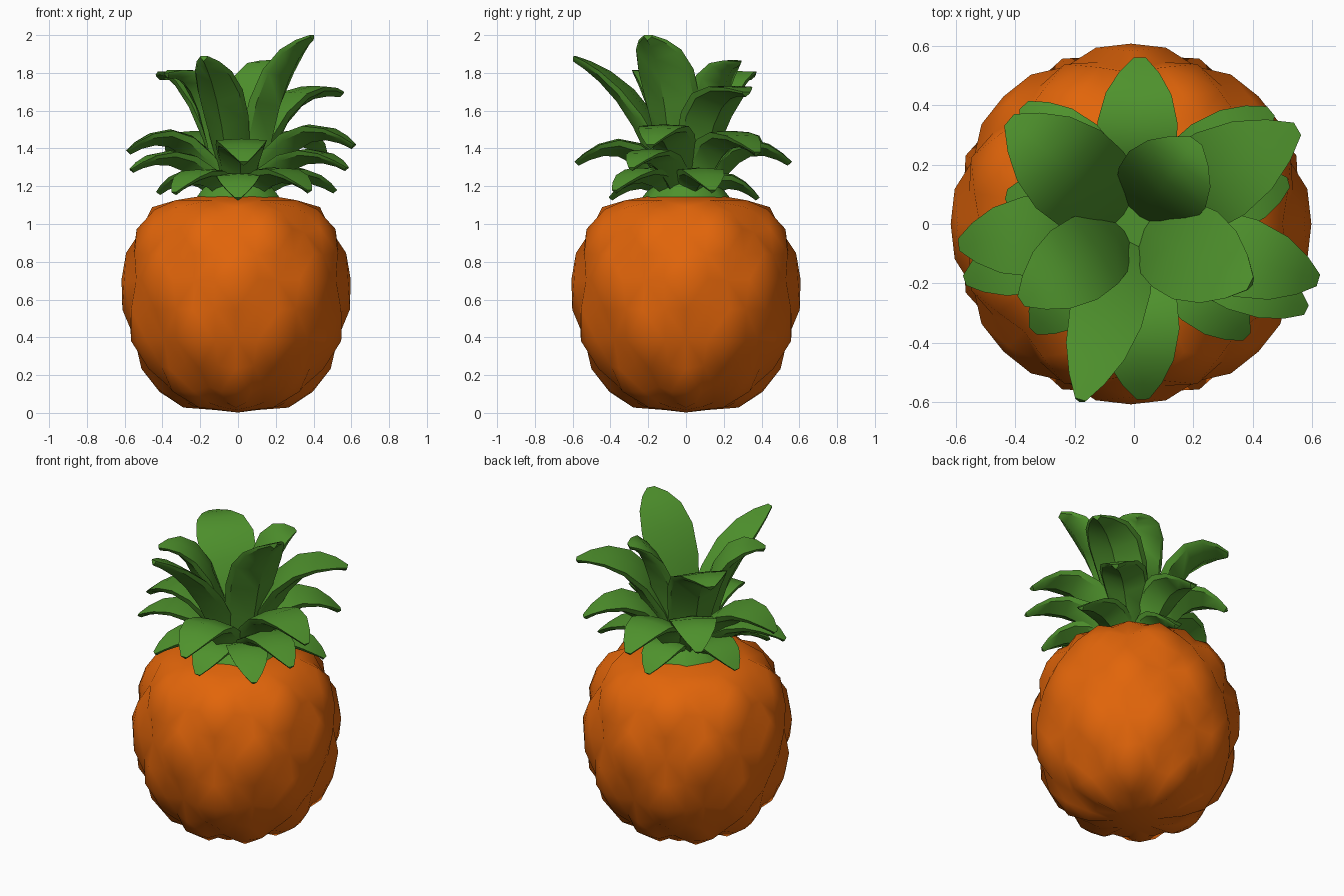
import bpy, bmesh, math
from mathutils import Vector

if "Cube" in bpy.data.objects:
    bpy.data.objects.remove(bpy.data.objects["Cube"])


def material(name, rgb):
    m = bpy.data.materials.new(name)
    m.diffuse_color = (*rgb, 1)
    m.use_nodes = True
    m.node_tree.nodes["Principled BSDF"].inputs["Base Color"].default_value = m.diffuse_color
    return m


ORANGE = material("orange rind", (0.76, 0.130, 0.003))
GREEN = material("leaf green", (0.078, 0.29, 0.026))


def finish(bm, name, mat, angle):
    bmesh.ops.recalc_face_normals(bm, faces=bm.faces)
    me = bpy.data.meshes.new(name)
    bm.to_mesh(me)
    bm.free()
    ob = bpy.data.objects.new(name, me)
    bpy.context.collection.objects.link(ob)
    me.materials.append(mat)
    bpy.ops.object.select_all(action='DESELECT')
    ob.select_set(True)
    bpy.context.view_layer.objects.active = ob
    bpy.ops.object.shade_smooth_by_angle(angle=math.radians(angle))
    return ob


# Fruit: a rounded barrel covered in a staggered lattice of raised diamonds
N, ROWS = 8, 6
MID = 0.64


def rind(col, row, bump=0.0):
    phi = 0.13 + 0.52 * row
    a = 2 * math.pi * col / N
    s, c = math.sin(phi), math.cos(phi)
    r = 0.575 * s ** (0.8 if c > 0 else 0.55)
    z = MID - c * (0.63 if c > 0 else 0.53)
    p = Vector((r * math.cos(a) - 0.01, r * math.sin(a), z))
    out = (p - Vector((0, 0, MID))).normalized()
    return p + out * bump


bm = bmesh.new()
pool = {}


def lattice(col, row, bump):
    """Shared rind vertex at a lattice position."""
    key = (round(col * 4) % (N * 4), round(row * 4))
    if key not in pool:
        pool[key] = bm.verts.new(rind(col, row, bump))
    return pool[key]


for j in range(1, ROWS - 1):
    for i in range(N):
        mid = i + 0.5 + 0.5 * (j % 2)    # centre column of this diamond
        dirs = ((-0.5, 0), (0, -1), (0.5, 0), (0, 1))
        h, b = 0.5, 0.032
        outer = [lattice(mid + dc, j + dr, 0) for dc, dr in dirs]
        inner = [bm.verts.new(rind(mid + dc * h, j + dr * h, b)) for dc, dr in dirs]
        centre = bm.verts.new(rind(mid, j, b + 0.002))
        for q in range(4):
            n = (q + 1) % 4
            edge = lattice(mid + (dirs[q][0] + dirs[n][0]) / 2, j + (dirs[q][1] + dirs[n][1]) / 2, 0.003)
            bm.faces.new((outer[q], edge, inner[q]))
            bm.faces.new((edge, outer[n], inner[n]))
            bm.faces.new((edge, inner[n], inner[q]))
            bm.faces.new((inner[q], inner[n], centre))
# close the two ends with raised half diamonds and a fan
for j, step, z in ((0, 1, 0.002), (ROWS - 1, -1, 1.18)):
    pole = bm.verts.new((0, 0, z))
    for i in range(N):
        mid = i + 0.5 + 0.5 * (j % 2)
        loop = [lattice(mid - 0.5, j, 0), lattice(mid + 0.5, j, 0), lattice(mid + 0.25, j + step / 2, 0.003),
                lattice(mid, j + step, 0), lattice(mid - 0.25, j + step / 2, 0.003)]
        bm.faces.new((loop[0], loop[1], pole))
        top = bm.verts.new(rind(mid, j + step * 0.4, 0.025 if step < 0 else 0.012))
        for q in range(5):
            bm.faces.new((loop[q], loop[(q + 1) % 5], top))
finish(bm, "fruit", ORANGE, 45)

# Crown core that the leaves grow from
bm = bmesh.new()
bmesh.ops.create_cone(bm, cap_ends=True, segments=10, radius1=0.24, radius2=0.08, depth=0.2)
bmesh.ops.translate(bm, vec=(0, 0, 1.23), verts=bm.verts)
finish(bm, "crown_core", GREEN, 40)

# Leaves: thick keeled blades swept along a curve from core to tip
STATIONS = ((0, .65), (.2, .8), (.4, .97), (.6, 1), (.78, .82), (.91, .5), (1, .15))


def leaf(name, tip, base_z, bend, bend_z, half_width, thick):
    tip = Vector(tip)
    d = Vector((tip.x, tip.y, 0))
    reach = d.length
    d.normalize()
    side = Vector((-d.y, d.x, 0))
    p0 = d * 0.03 + Vector((0, 0, base_z))
    p1 = d * reach * bend + Vector((0, 0, bend_z))
    bm = bmesh.new()
    rings = []
    for t, w in STATIONS:
        p = p0 * (1 - t) ** 2 + p1 * 2 * t * (1 - t) + tip * t * t
        tan = ((p1 - p0) * (1 - t) + (tip - p1) * t).normalized()
        up = tan.cross(side)
        if up.z < 0:
            up = -up
        w *= half_width
        th = thick * (1 - 0.75 * t * t)
        section = ((-w, 0), (0, 0.02 * (1 - t)), (w, 0), (w * 0.9, -th * 0.35), (0, -th), (-w * 0.9, -th * 0.35))
        rings.append([bm.verts.new(p + side * x + up * y) for x, y in section])
    for r0, r1 in zip(rings, rings[1:]):
        for q in range(6):
            n = (q + 1) % 6
            bm.faces.new((r0[q], r0[n], r1[n], r1[q]))
    bm.faces.new(rings[0])
    bm.faces.new(rings[-1])
    finish(bm, name, GREEN, 40)


# upright inner leaves (tip, bend height offset, half width)
UPRIGHT = (((0.39, -0.20, 2.0), -0.11, 0.165), ((-0.18, -0.59, 1.89), -0.14, 0.125),
           ((0.55, 0.32, 1.70), 0.15, 0.16), ((0.21, 0.28, 1.86), 0.07, 0.16),
           ((-0.42, 0.35, 1.79), 0.13, 0.17), ((-0.38, -0.26, 1.80), 0.12, 0.14))
# arching middle leaves, small drooping lower leaves
MIDDLE = ((0.02, 0.56, 1.33), (0.03, -0.59, 1.33), (-0.59, -0.07, 1.39),
          (0.62, -0.19, 1.42), (0.46, 0.38, 1.38), (-0.37, 0.40, 1.38))
LOWER = ((-0.57, -0.19, 1.29), (0.58, -0.29, 1.30), (0.52, 0.14, 1.18), (0.38, -0.38, 1.18),
         (-0.34, -0.36, 1.17), (0, -0.41, 1.14), (0, 0.39, 1.14), (-0.43, 0.1, 1.17))
for i, (p, rise, w) in enumerate(UPRIGHT):
    leaf(f"upright_leaf_{i + 1}", p, 1.2, 0.33, p[2] + rise, w, 0.12)
for i, p in enumerate(MIDDLE):
    leaf(f"middle_leaf_{i + 1}", p, 1.2, 0.5, p[2] + 0.28, 0.135, 0.12)
for i, p in enumerate(LOWER):
    leaf(f"lower_leaf_{i + 1}", p, 1.17, 0.55, p[2] + 0.23, 0.115, 0.1)
